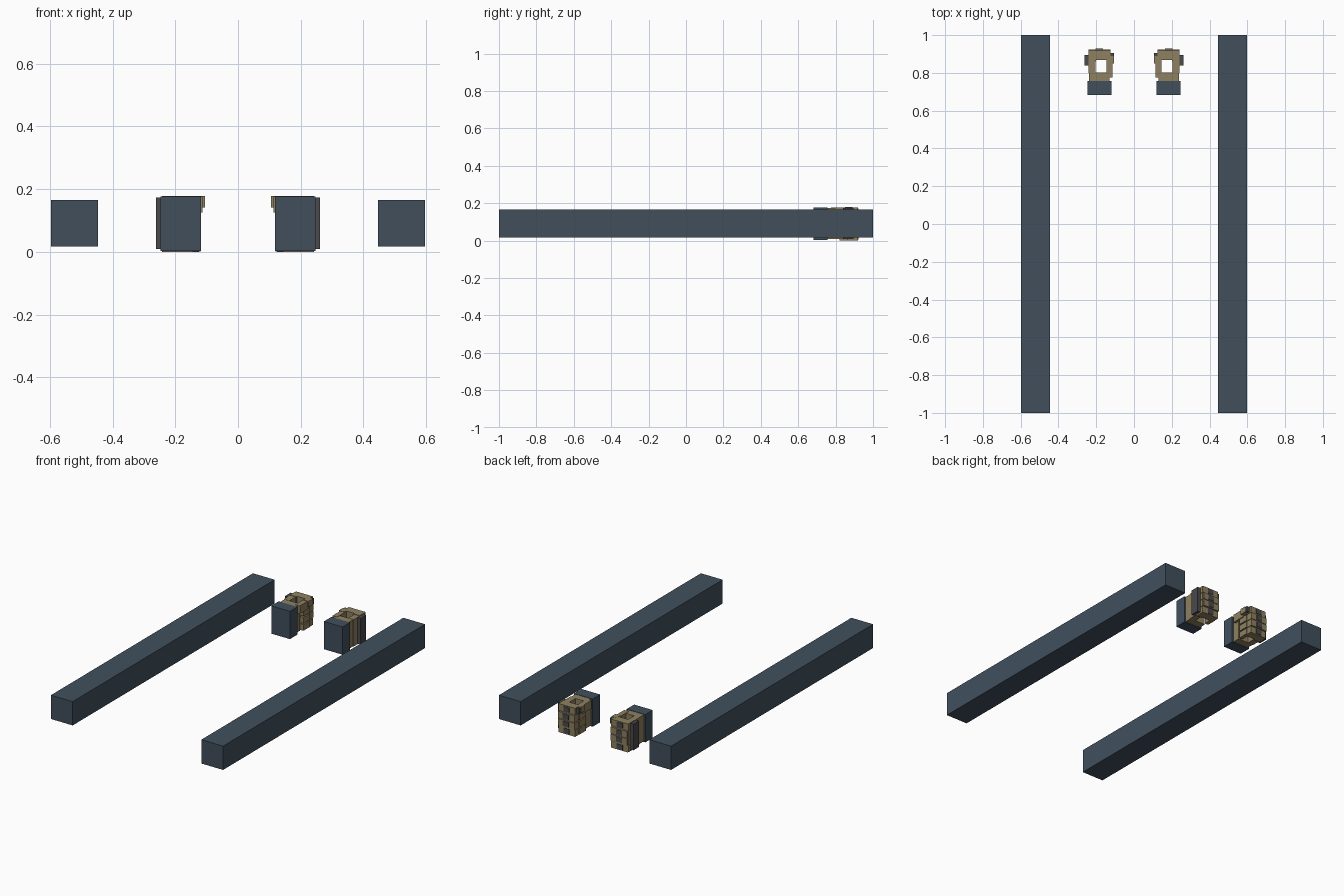
import bpy, bmesh

if "Cube" in bpy.data.objects:
    bpy.data.objects.remove(bpy.data.objects["Cube"])


def material(name, rgb):
    m = bpy.data.materials.new(name)
    m.diffuse_color = (*rgb, 1)
    m.use_nodes = True
    m.node_tree.nodes["Principled BSDF"].inputs["Base Color"].default_value = m.diffuse_color
    return m


SLATE = material("slate blue", (0.052, 0.078, 0.108))
TAN = material("tan", (0.275, 0.22, 0.12))
GREY = material("dark grey", (0.068, 0.068, 0.075))


def boxes(name, mat, parts, side):
    """One object from boxes (x0, x1, y0, y1, z0, z1); side -1 mirrors in x."""
    bm = bmesh.new()
    for x0, x1, y0, y1, z0, z1 in parts:
        vs = bmesh.ops.create_cube(bm, size=1)["verts"]
        for v in vs:
            v.co.x = side * ((x0 + x1) / 2 + v.co.x * (x1 - x0))
            v.co.y = (y0 + y1) / 2 + v.co.y * (y1 - y0)
            v.co.z = (z0 + z1) / 2 + v.co.z * (z1 - z0)
    bmesh.ops.recalc_face_normals(bm, faces=bm.faces)
    me = bpy.data.meshes.new(name)
    bm.to_mesh(me)
    bm.free()
    me.materials.append(mat)
    ob = bpy.data.objects.new(name, me)
    bpy.context.collection.objects.link(ob)


for side, tag in ((1, "right"), (-1, "left")):
    # long arm beam
    boxes(tag + "_arm", SLATE, [(0.446, 0.597, -1, 1, 0.017, 0.166)], side)
    # wrist cuff
    boxes(tag + "_cuff", SLATE, [(0.118, 0.247, 0.682, 0.756, 0.003, 0.177)], side)
    # palm heel and back of the hand
    boxes(tag + "_palm", TAN, [(0.13, 0.238, 0.754, 0.802, 0.008, 0.175),
                               (0.203, 0.242, 0.80, 0.88, 0.008, 0.176)], side)
    # guard plate over the back of the hand
    boxes(tag + "_guard", GREY, [(0.24, 0.262, 0.84, 0.895, 0.01, 0.174)], side)
    # four stacked fingers curled round the grip
    pads = []
    for i in range(4):
        z0 = 0.0 + i * 0.0455
        z1 = z0 + 0.042
        d = 0.006 if i in (0, 3) else 0.0
        boxes(f"{tag}_finger_{i + 1}", TAN,
              [(0.2, 0.242, 0.86, 0.915, z0, z1),
               (0.125, 0.24, 0.868, 0.925 - d, z0, z1),
               (0.12, 0.145, 0.82, 0.885, z0 + 0.002, z1 - 0.002)], side)
        pads.append((0.165, 0.205, 0.92 - d, 0.928 - d, z0 + 0.006, z1 - 0.006))
    # knuckle pads and dark lining between fingers
    boxes(tag + "_knuckle_pads", GREY, pads, side)
    boxes(tag + "_finger_lining", GREY, [(0.13, 0.236, 0.872, 0.912, 0.004, 0.174)], side)
    # thumb closing the grip at the top
    boxes(tag + "_thumb", TAN, [(0.114, 0.145, 0.775, 0.86, 0.126, 0.177),
                                (0.105, 0.14, 0.85, 0.89, 0.142, 0.179)], side)
    boxes(tag + "_thumb_tip", GREY, [(0.107, 0.14, 0.89, 0.906, 0.142, 0.176)], side)
